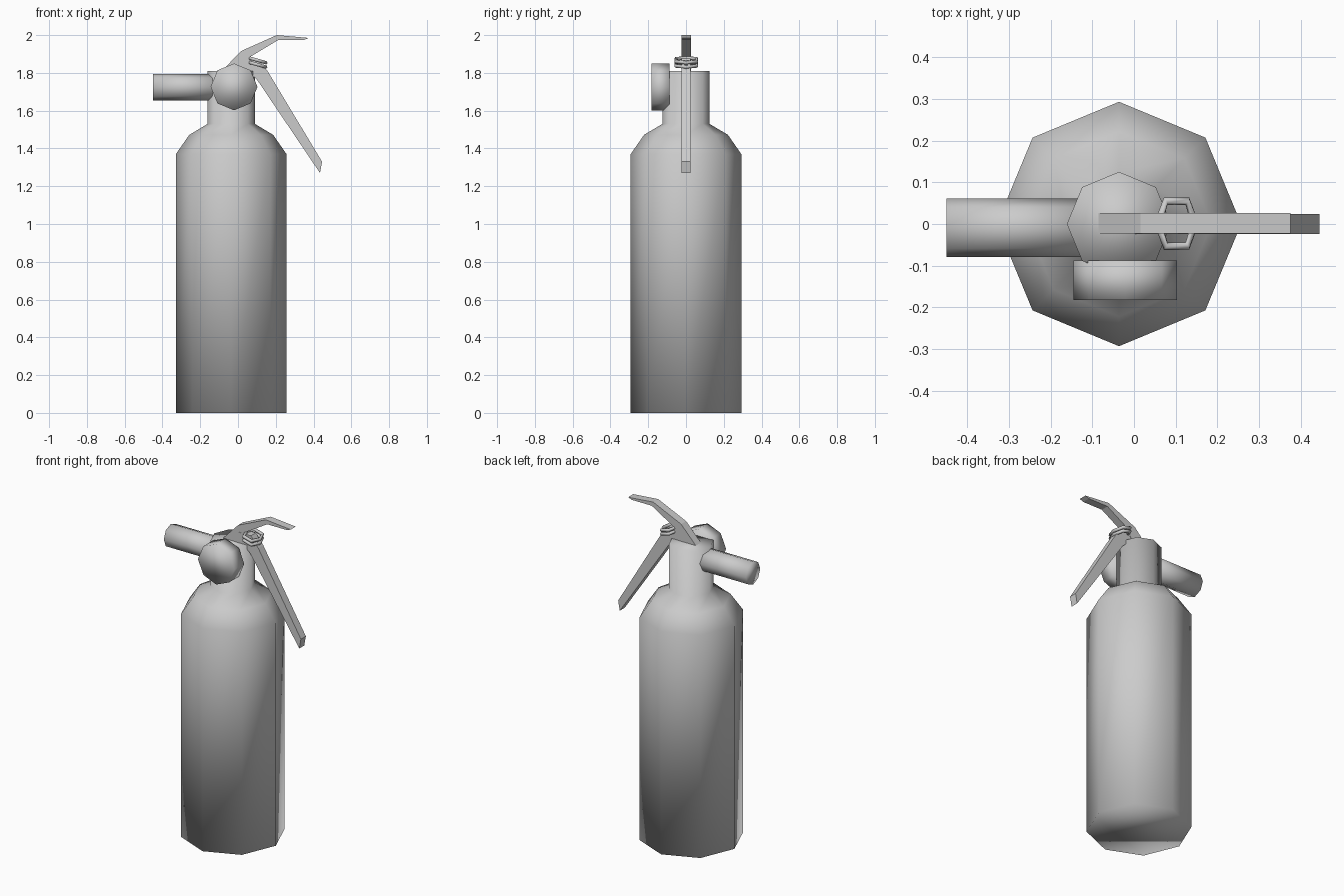
import bpy, bmesh, math
from mathutils import Matrix, Vector

if "Cube" in bpy.data.objects:
    bpy.data.objects.remove(bpy.data.objects["Cube"])

def finish(name, bm, smooth=True):
    bmesh.ops.recalc_face_normals(bm, faces=bm.faces)
    me = bpy.data.meshes.new(name)
    bm.to_mesh(me)
    bm.free()
    for p in me.polygons:
        p.use_smooth = smooth
    ob = bpy.data.objects.new(name, me)
    bpy.context.collection.objects.link(ob)
    return ob

def lathe(name, profile, matrix, sides=8):
    """Capped, smooth solid of revolution around local z from (radius, height) points."""
    bm = bmesh.new()
    rings = [[bm.verts.new(matrix @ Vector((r * math.cos(i * math.tau / sides),
                                            r * math.sin(i * math.tau / sides), h)))
              for i in range(sides)] for r, h in profile]
    for a, b in zip(rings, rings[1:]):
        for i in range(sides):
            j = (i + 1) % sides
            bm.faces.new((a[i], a[j], b[j], b[i]))
    bm.faces.new(rings[0])
    bm.faces.new(rings[-1])
    return finish(name, bm)

def bar(name, upper, lower, y0, y1):
    """Bent bar: quads between an upper and a lower xz line, extruded along y."""
    bm = bmesh.new()
    rings = [[bm.verts.new((p[0], y, p[1])) for p, y in
              ((u, y0), (u, y1), (l, y1), (l, y0))] for u, l in zip(upper, lower)]
    for a, b in zip(rings, rings[1:]):
        for i in range(4):
            j = (i + 1) % 4
            bm.faces.new((a[i], a[j], b[j], b[i]))
    bm.faces.new(rings[0])
    bm.faces.new(rings[-1])
    return finish(name, bm, False)

# Tank with shoulder and neck
lathe("tank", [(0.293, 0), (0.293, 1.37), (0.222, 1.472), (0.125, 1.53), (0.125, 1.81)],
      Matrix.Translation((-0.036, 0, 0)))

# Nozzle pointing left
lathe("nozzle", [(0.07, 0), (0.07, 0.35)],
      Matrix.Translation((-0.10, -0.009, 1.725)) @ Matrix.Rotation(-math.pi / 2, 4, 'Y'))

# Pressure gauge facing front
lathe("gauge", [(0.124, 0), (0.124, 0.095)],
      Matrix.Translation((-0.021, -0.087, 1.726)) @ Matrix.Rotation(math.pi / 2, 4, 'X'))

# Top lever and lower carrying handle
bar("lever",
    [(-0.09, 1.805), (0.015, 1.915), (0.205, 2.0), (0.375, 1.985)],
    [(0.03, 1.80), (0.065, 1.885), (0.215, 1.975), (0.35, 1.975)], -0.023, 0.026)
bar("handle",
    [(0.02, 1.875), (0.105, 1.875), (0.155, 1.812), (0.445, 1.33)],
    [(0.0, 1.80), (0.06, 1.80), (0.10, 1.765), (0.434, 1.27)], -0.024, 0.024)

# Two tilted hexagonal loops of the pull ring
hexagon = [(0.046, 0), (0.027, 0.054), (-0.027, 0.054),
           (-0.046, 0), (-0.027, -0.054), (0.027, -0.054)]
for n, z in enumerate((1.867, 1.844)):
    bm = bmesh.new()
    m = Matrix.Translation((0.102, 0.001, z)) @ Matrix.Rotation(math.radians(16), 4, 'Y')
    tube = 0.010
    rings = []
    for x, y in hexagon:
        out = Vector((x, y, 0)).normalized()
        rings.append([bm.verts.new(m @ (Vector((x, y, 0)) + tube * (
            out * math.cos(k * math.tau / 6) + Vector((0, 0, math.sin(k * math.tau / 6))))))
            for k in range(6)])
    for i in range(6):
        a, b = rings[i], rings[(i + 1) % 6]
        for k in range(6):
            j = (k + 1) % 6
            bm.faces.new((a[k], a[j], b[j], b[k]))
    finish(f"pull_ring_{n + 1}", bm)
